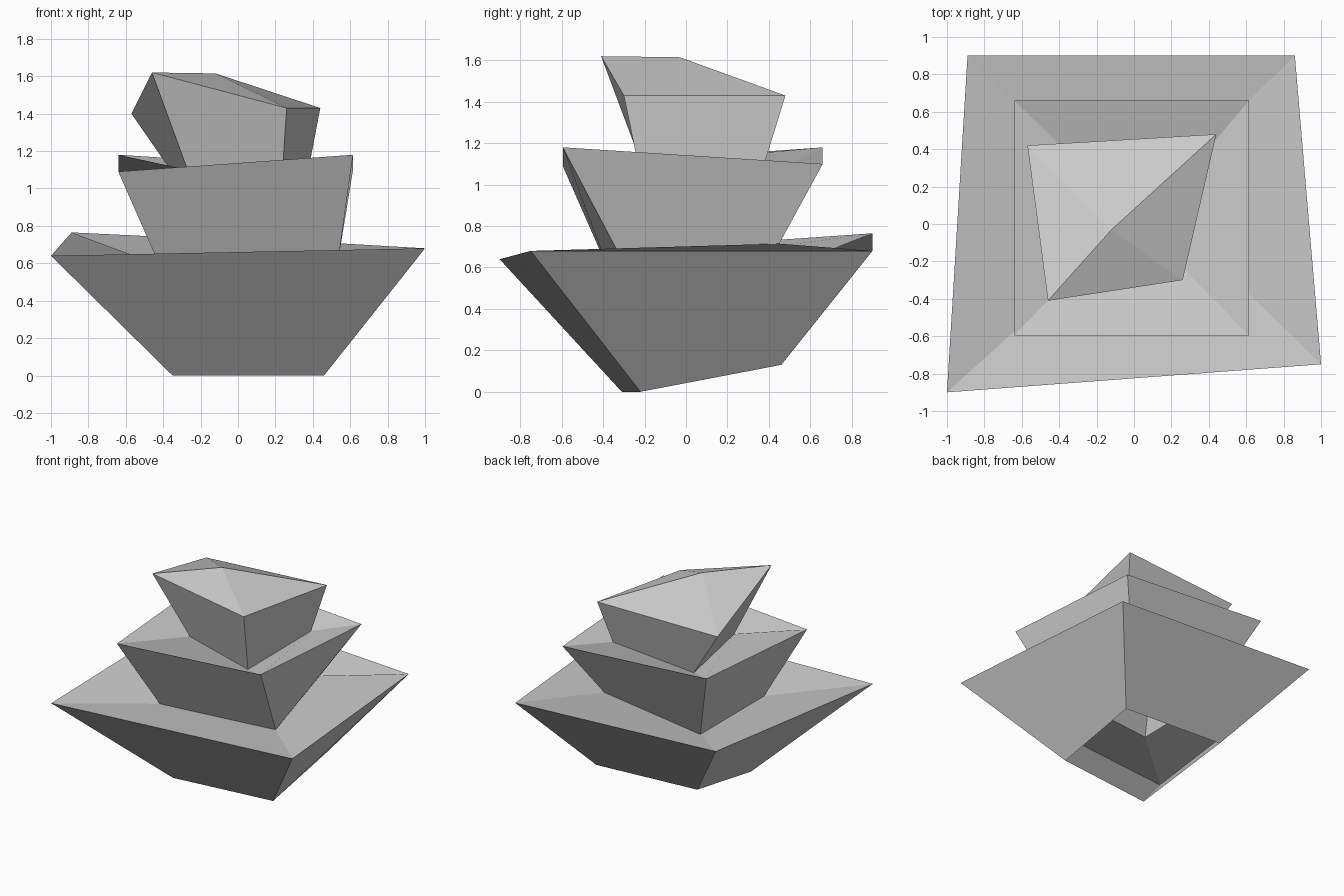
import bpy
import bmesh

cube = bpy.data.objects.get("Cube")
if cube:
    bpy.data.objects.remove(cube, do_unlink=True)

# Single stone grey
grey = bpy.data.materials.new("stone_grey")
grey.use_nodes = True
colour = (0.6, 0.6, 0.6, 1)
grey.diffuse_color = colour
grey.node_tree.nodes["Principled BSDF"].inputs["Base Color"].default_value = colour

# Corners of each ring run front right, back right, back left, front left
lower_foot = [(.46, -.22, 0), (.46, .46, .13), (-.42, .46, .17), (-.35, -.31, 0)]
lower_rim = [(1, -.75, .68), (.86, .9, .68), (-.89, .9, .765), (-1, -.9, .64)]
middle_foot = [(.535, -.295, .61), (.4, .45, .715), (-.37, .35, .55), (-.42, -.375, .59)]
middle_rim = [(.615, -.595, 1.18), (.615, .66, 1.1), (-.64, .66, 1.18), (-.64, -.595, 1.09)]
upper_foot = [(.23, -.205, .97), (.375, .375, 1.09), (-.3, .33, 1.01), (-.27, -.215, 1.1)]
upper_rim = [(.26, -.3, 1.43), (.44, .48, 1.43), (-.57, .42, 1.4), (-.46, -.41, 1.62)]
peak = (-.12, -.03, 1.615)


def build_tier(name, rings, tip=None):
    """Skin consecutive four-cornered rings, optionally closed by a tip."""
    bm = bmesh.new()
    loops = [[bm.verts.new(point) for point in ring] for ring in rings]
    for low, high in zip(loops, loops[1:]):
        for i in range(len(low)):
            j = (i + 1) % len(low)
            bm.faces.new((low[i], low[j], high[j], high[i]))
    if tip:
        top = bm.verts.new(tip)
        last = loops[-1]
        for i in range(len(last)):
            bm.faces.new((last[i], last[(i + 1) % len(last)], top))
    mesh = bpy.data.meshes.new(name)
    bm.to_mesh(mesh)
    bm.free()
    mesh.materials.append(grey)
    tier = bpy.data.objects.new(name, mesh)
    bpy.context.collection.objects.link(tier)
    return tier


# Flared walls with sloping ledges; the underside stays open and hollow
build_tier("lower_tier", [lower_foot, lower_rim, middle_foot])
build_tier("middle_tier", [middle_foot, middle_rim, upper_foot])

# Top block with a skewed faceted cap
build_tier("upper_tier", [upper_foot, upper_rim], peak)
